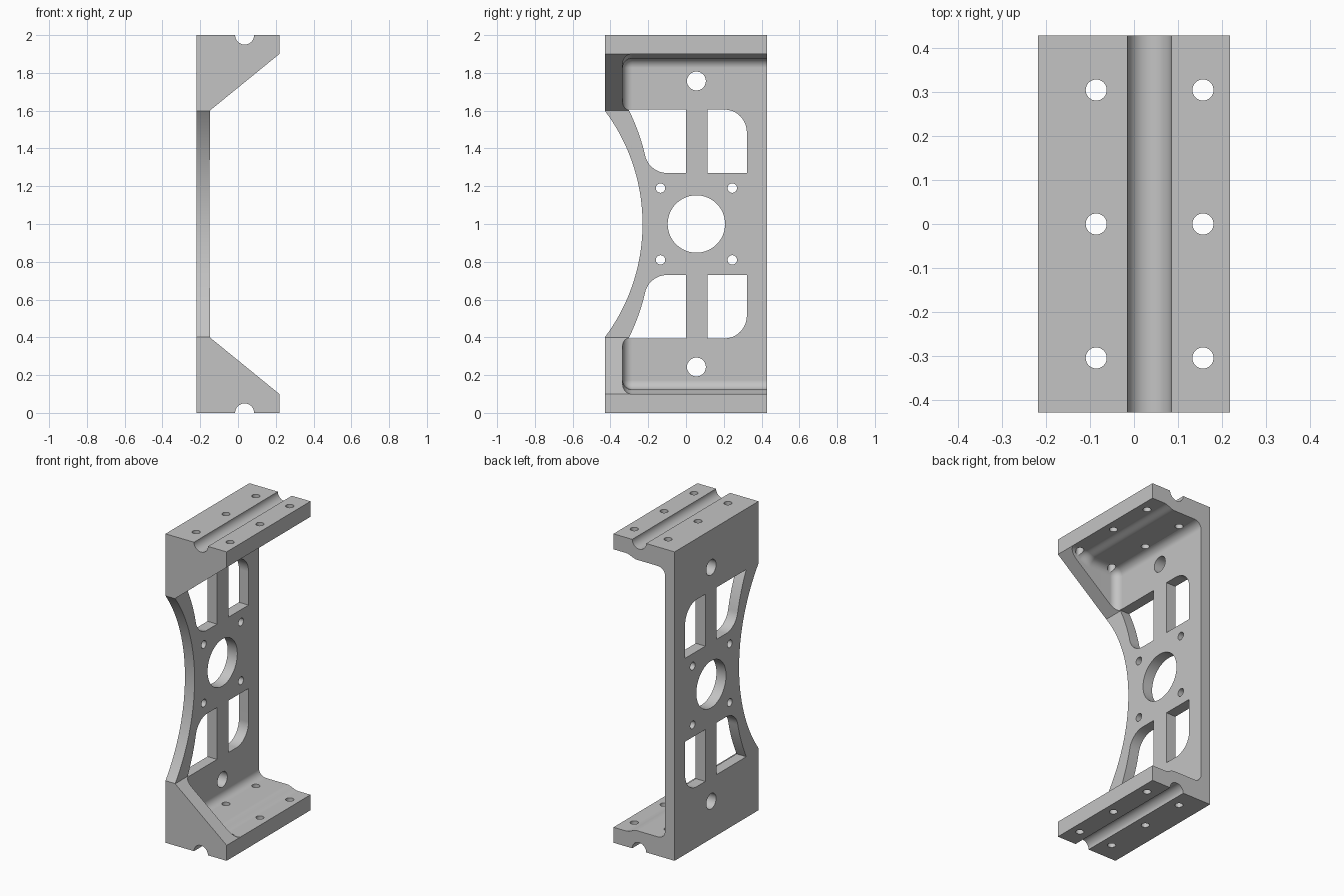
import bpy, bmesh, math
from mathutils import Vector

if "Cube" in bpy.data.objects:
    bpy.data.objects.remove(bpy.data.objects["Cube"], do_unlink=True)

W, D, H = 0.219, 0.429, 2.0      # half width, half depth, height
PLATE = -0.15                    # inner face of the back plate
WALL = -0.335                    # inner face of the gussets
HUB_Y, HUB_Z = 0.055, 1.0        # centre of the bore


def prism(bm, pts, axis, lo, hi):
    """Extrude a 2D outline along an axis; outline uses the other two axes in order."""
    def place(p, h):
        c = list(p)
        c.insert("xyz".index(axis), h)
        return bm.verts.new(c)
    a = [place(p, lo) for p in pts]
    b = [place(p, hi) for p in pts]
    n = len(pts)
    bm.faces.new(a)
    bm.faces.new(b[::-1])
    for i in range(n):
        j = (i + 1) % n
        bm.faces.new((a[j], a[i], b[i], b[j]))


def arc(cx, cy, r, start, end, steps):
    angles = [math.radians(start + (end - start) * i / steps) for i in range(steps + 1)]
    return [(cx + r * math.cos(t), cy + r * math.sin(t)) for t in angles]


def circle(cx, cy, r, n=40):
    return arc(cx, cy, r, 0, 360, n)[:-1]


def flip(pts):
    return [(u, H - v) for u, v in pts]


def finish(bm, name):
    bmesh.ops.recalc_face_normals(bm, faces=bm.faces)
    me = bpy.data.meshes.new(name)
    bm.to_mesh(me)
    bm.free()
    ob = bpy.data.objects.new(name, me)
    bpy.context.collection.objects.link(ob)
    return ob


# Solid channel: plate, two flanges and sloped gusset ends
bm = bmesh.new()
low = [(W, 0), (W, 0.1), (PLATE + 0.0005, 0.4)]
prism(bm, [(-W, 0)] + low + flip(low)[::-1] + [(-W, H)], "y", -D, D)
bracket = finish(bm, "bracket")

# Pocket between the flanges, with a stepped floor and filleted inner edges
bm = bmesh.new()
step = [(0.05 + 0.08 * t / 8, 0.1115 + 0.0115 * math.cos(math.pi * t / 8)) for t in range(9)]
floor = [(PLATE, 0.123)] + step + [(0.4, 0.1)]
prism(bm, floor + flip(floor)[::-1], "y", WALL, 0.6)
bmesh.ops.recalc_face_normals(bm, faces=bm.faces)
rounded = []
for e in bm.edges:
    p, q = (v.co for v in e.verts)
    on_wall = abs(p.y - WALL) + abs(q.y - WALL) < 1e-5
    at_plate = abs(p.x - PLATE) + abs(q.x - PLATE) < 1e-5
    at_mouth = p.x > 0.39 and q.x > 0.39
    if (on_wall and not at_mouth) or (at_plate and abs(p.y - q.y) > 0.1):
        rounded.append(e)
bmesh.ops.bevel(bm, geom=rounded, offset=0.05, offset_type='OFFSET', segments=8,
                profile=0.5, affect='EDGES', clamp_overlap=False)
pocket = finish(bm, "pocket_cutter")

# Openings through the plate
bm = bmesh.new()
outlines = [circle(HUB_Y, HUB_Z, 0.152, 64), circle(-1.23, HUB_Z, 1.0, 240)]
for s in (-1, 1):
    outlines.append(circle(HUB_Y, HUB_Z + s * 0.757, 0.05))
    for t in (-1, 1):
        outlines.append(circle(HUB_Y + s * 0.19, HUB_Z + t * 0.19, 0.025, 24))
back_window = [(0.115, 1.606), (0.115, 1.27), (0.322, 1.27)] + arc(0.202, 1.486, 0.12, 0, 90, 12)
rise = [0.237 * i / 10 for i in range(1, 11)]
front_window = ([(0, 1.606), (0, 1.27)] + arc(-0.1, 1.39, 0.12, 270, 190, 12)
                + [(-0.218 - 0.232 * t - 0.55 * t * t, 1.369 + t) for t in rise])
for window in (back_window, front_window):
    outlines += [window, flip(window)]
for outline in outlines:
    prism(bm, outline, "x", -0.4, -0.05)
openings = finish(bm, "opening_cutter")

# Bolt holes through both flanges
bm = bmesh.new()
for x in (-0.086, 0.157):
    for y in (-0.305, 0, 0.305):
        prism(bm, circle(x, y, 0.024, 32), "z", -0.1, H + 0.1)
bolts = finish(bm, "bolt_hole_cutter")

# Round grooves along the outer flange faces
bm = bmesh.new()
for z in (0, H):
    prism(bm, circle(0.035, z, 0.05, 48), "y", -0.6, 0.6)
grooves = finish(bm, "groove_cutter")

# Cut everything out of the channel
bpy.context.view_layer.objects.active = bracket
bracket.select_set(True)
for cutter in (pocket, openings, bolts, grooves):
    cutter.hide_render = True
    mod = bracket.modifiers.new(cutter.name, 'BOOLEAN')
    mod.operation = 'DIFFERENCE'
    mod.solver = 'EXACT'
    mod.object = cutter
    bpy.ops.object.modifier_apply(modifier=mod.name)
    bpy.data.objects.remove(cutter, do_unlink=True)

# Plain grey metal
grey = bpy.data.materials.new("grey_metal")
grey.use_nodes = True
colour = (0.55, 0.55, 0.55, 1)
grey.diffuse_color = colour
grey.node_tree.nodes["Principled BSDF"].inputs["Base Color"].default_value = colour
bracket.data.materials.clear()
bracket.data.materials.append(grey)

# Smooth fillets and bores, crisp edges, flat large faces
bpy.ops.object.shade_smooth_by_angle(angle=math.radians(30))
weighted = bracket.modifiers.new("flat_faces", 'WEIGHTED_NORMAL')
weighted.keep_sharp = True
